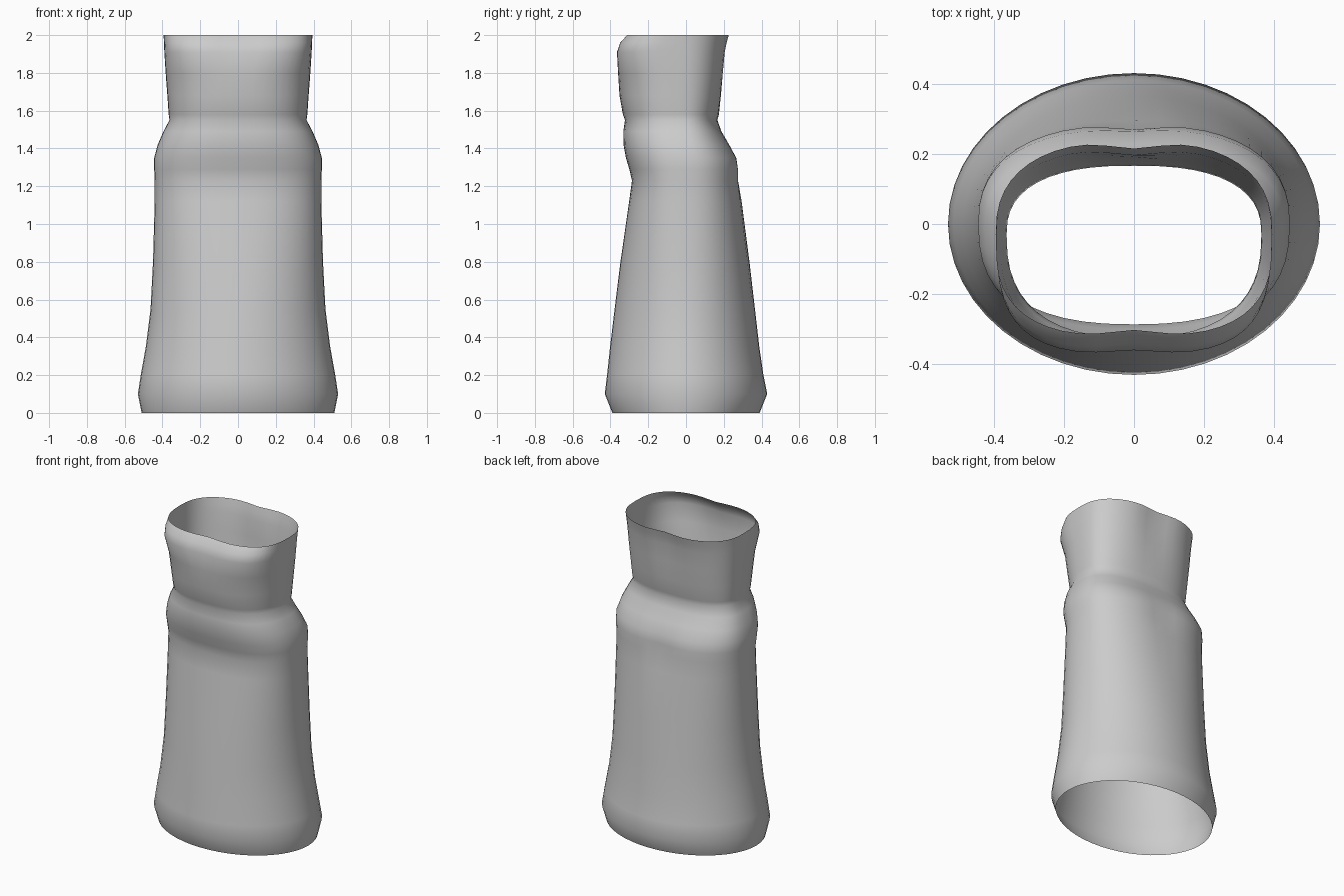
import bpy, bmesh, math

if "Cube" in bpy.data.objects:
    bpy.data.objects.remove(bpy.data.objects["Cube"])

SEG = 48
# silhouette of the dress: z, half width, front depth, back depth
RINGS = [
    (0.00, 0.51, 0.39, 0.39),
    (0.10, 0.53, 0.43, 0.43),
    (0.20, 0.515, 0.418, 0.41),
    (0.35, 0.488, 0.402, 0.388),
    (0.55, 0.463, 0.378, 0.365),
    (0.80, 0.45, 0.347, 0.336),
    (1.12, 0.441, 0.301, 0.296),
    (1.23, 0.441, 0.286, 0.284),
    (1.29, 0.444, 0.30, 0.284),
    (1.35, 0.444, 0.318, 0.272),
    (1.42, 0.425, 0.331, 0.23),
    (1.49, 0.395, 0.332, 0.188),
    (1.55, 0.363, 0.323, 0.166),
    (1.58, 0.367, 0.334, 0.174),
    (1.68, 0.374, 0.352, 0.188),
    (1.80, 0.383, 0.36, 0.203),
    (1.91, 0.39, 0.371, 0.215),
    (1.96, 0.392, 0.355, 0.226),
    (2.00, 0.394, 0.32, 0.237),
]


def ramp(z, a, b):
    t = min(max((z - a) / (b - a), 0), 1)
    return t * t * (3 - 2 * t)


def bump(v, centre, width):
    return math.exp(-((v - centre) / width) ** 2)


def spow(v, p):
    return math.copysign(abs(v) ** p, v)


def ring_points(z, w, front, back):
    yc = -0.03 * ramp(z, 1.35, 1.55)
    square = 2 + 0.5 * ramp(z, 0.3, 1.55)
    for i in range(SEG):
        a = 2 * math.pi * i / SEG
        c, s = math.cos(a), math.sin(a)
        if s > 0:   # back: seat and spine grooves
            n, depth = square, back - yc
            dip = 0.015 * bump(z, 1.27, 0.1) + 0.022 * ramp(z, 1.58, 2)
        else:       # front: fuller, boxier chest
            n, depth = square + 0.7 * bump(z, 1.93, 0.1), front + yc
            dip = 0.018 * ramp(z, 1.78, 2)
        x, y = w * spow(c, 2 / n), yc + depth * spow(s, 2 / n)
        yield x, y - math.copysign(dip, s) * bump(x, 0, 0.1), z


# open dress shell lofted through the rings
bm = bmesh.new()
rings = [[bm.verts.new(p) for p in ring_points(*r)] for r in RINGS]
for lo, hi in zip(rings, rings[1:]):
    for i in range(SEG):
        j = (i + 1) % SEG
        bm.faces.new((lo[i], lo[j], hi[j], hi[i]))
mesh = bpy.data.meshes.new("dress")
bm.to_mesh(mesh)
bm.free()
dress = bpy.data.objects.new("dress", mesh)
bpy.context.collection.objects.link(dress)
bpy.context.view_layer.objects.active = dress
dress.select_set(True)
bpy.ops.object.shade_smooth_by_angle(angle=math.radians(40))
